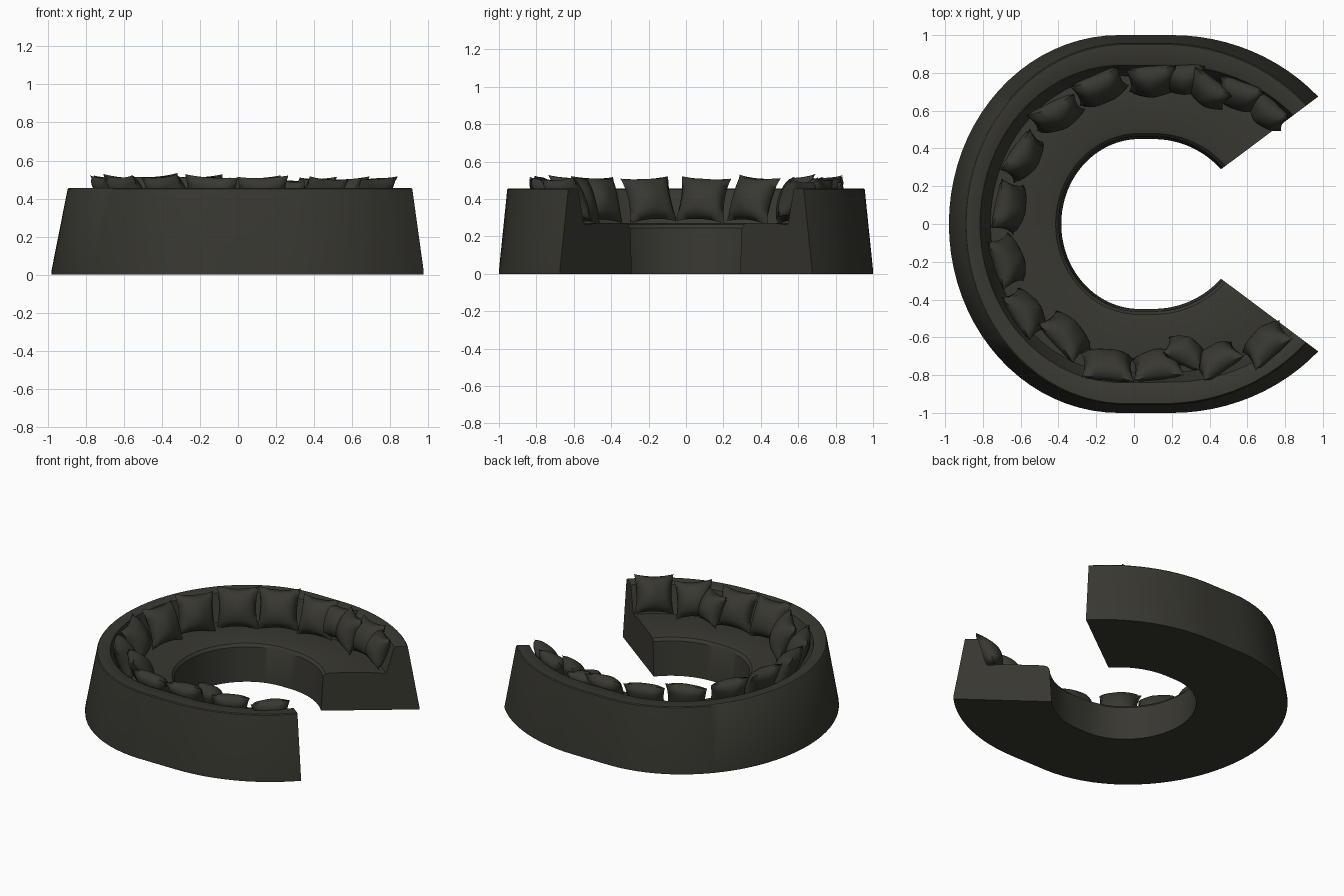
import bpy, math, random
from mathutils import Vector, Matrix

if "Cube" in bpy.data.objects:
    bpy.data.objects.remove(bpy.data.objects["Cube"])

random.seed(4)
fabric = bpy.data.materials.new("dark olive fabric")
fabric.diffuse_color = (0.040, 0.039, 0.030, 1)
fabric.use_nodes = True
fabric.node_tree.nodes["Principled BSDF"].inputs["Base Color"].default_value = fabric.diffuse_color


def make(name, verts, faces, angle):
    me = bpy.data.meshes.new(name)
    me.from_pydata(verts, [], faces)
    me.materials.append(fabric)
    ob = bpy.data.objects.new(name, me)
    bpy.context.collection.objects.link(ob)
    bpy.ops.object.select_all(action='DESELECT')
    ob.select_set(True)
    bpy.context.view_layer.objects.active = ob
    bpy.ops.object.mode_set(mode='EDIT')
    bpy.ops.mesh.select_all(action='SELECT')
    bpy.ops.mesh.normals_make_consistent(inside=False)
    bpy.ops.object.mode_set(mode='OBJECT')
    bpy.ops.object.shade_smooth_by_angle(angle=math.radians(angle))
    return ob


def outline(deg, right, cl, rl, cr, rr, ry):
    """Point on a C outline: a half ellipse on the left, a wider one on the right."""
    a = math.radians(deg)
    c, r = (cr, rr) if right else (cl, rl)
    return Vector((c + r * math.cos(a), ry * math.sin(a), 0))


# stations round the C, from the back opening to the front opening
stations = [(42.4 + 47.6 * i / 12, True) for i in range(13)]
stations += [(90 + 180 * i / 40, False) for i in range(41)]
stations += [(270 + 47.6 * i / 12, True) for i in range(13)]

# sofa body: seat and raked backrest swept round the C
verts, faces = [], []
for deg, right in stations:
    o = outline(deg, right, -0.08, 0.90, 0.20, 1.05, 1.0)
    deg_in = 180 + (deg - 180) * 140 / 137.6
    if abs(deg - 90) < 1e-6 or abs(deg - 270) < 1e-6:
        deg_in = deg
    p = outline(deg_in, right, 0.03, 0.415, 0.10, 0.47, 0.45)
    length = (p - o).length
    d = (p - o).normalized()
    rake = 0.045 + 0.04 * abs(math.cos(math.radians(deg)))
    section = [(0, 0.0), (0, 0.02), (rake, 0.45), (rake + 0.006, 0.456),
               (0.155, 0.456), (0.165, 0.45), (0.205, 0.30), (0.22, 0.262),
               (0.34, 0.272), (length - 0.06, 0.272), (length - 0.03, 0.265),
               (length - 0.014, 0.245), (length, 0.0)]
    verts += [o + d * s + Vector((0, 0, z)) for s, z in section]
n = len(section)
for i in range(len(stations) - 1):
    for j in range(n):
        k = (j + 1) % n
        faces.append((i * n + j, i * n + k, (i + 1) * n + k, (i + 1) * n + j))
faces.append(tuple(range(n)))
faces.append(tuple((len(stations) - 1) * n + j for j in range(n)))
make("curved_sofa_body", verts, faces, 35)


def pillow(name, x, y, twist, size, lean):
    """Square cushion with pinched corners, leaning on the backrest."""
    N = 12
    centre = min(max(x, -0.05), 0.18)
    yaw = math.atan2(y, x - centre) + math.radians(twist)
    m = (Matrix.Translation((x, y, 0.40)) @ Matrix.Rotation(yaw, 4, 'Z')
         @ Matrix.Rotation(math.radians(lean), 4, 'Y')
         @ Matrix.Rotation(math.radians(random.uniform(-5, 5)), 4, 'X'))
    vs, fs, ids = [], [], {}
    for side in (1, -1):
        for i in range(N + 1):
            for j in range(N + 1):
                u, v = 2 * i / N - 1, 2 * j / N - 1
                rim = abs(u) == 1 or abs(v) == 1
                if rim and side == -1:
                    ids[side, i, j] = ids[1, i, j]
                    continue
                # edges bow inwards so the corners stay as points
                pu = u * (1 - 0.12 * (1 - v * v))
                pv = v * (1 - 0.12 * (1 - u * u))
                t = 0.068 * max(0, (1 - u * u) * (1 - v * v)) ** 0.45
                t += 0.004 * math.sin(5 * u + x * 9) * (1 - u * u) * (1 - v * v)
                ids[side, i, j] = len(vs)
                bend = 0.012 * (u * u + v * v - 1)
                vs.append(m @ Vector((side * t + bend, pu * size / 2, pv * size / 2)))
        for i in range(N):
            for j in range(N):
                fs.append((ids[side, i, j], ids[side, i + 1, j],
                           ids[side, i + 1, j + 1], ids[side, i, j + 1]))
    make(name, vs, fs, 60)


# scatter cushions: x, y, twist, size
pillows = [
    (0.71, 0.59, 0, 0.22), (0.56, 0.685, 8, 0.25), (0.39, 0.71, -22, 0.25),
    (0.26, 0.77, 10, 0.23), (0.10, 0.76, 4, 0.27), (-0.18, 0.72, 12, 0.28),
    (-0.41, 0.58, -8, 0.28), (-0.585, 0.355, 0, 0.27), (-0.66, 0.09, -2, 0.27),
    (-0.67, -0.195, 0, 0.27), (-0.575, -0.47, -8, 0.27),
    (-0.36, -0.59, -18, 0.28), (-0.14, -0.75, 0, 0.28), (0.125, -0.75, 8, 0.27),
    (0.27, -0.68, -35, 0.22), (0.44, -0.72, 12, 0.25), (0.70, -0.635, 4, 0.26),
]
for i, (x, y, twist, size) in enumerate(pillows):
    pillow(f"cushion_{i + 1}", x, y, twist, size, random.uniform(20, 28))
